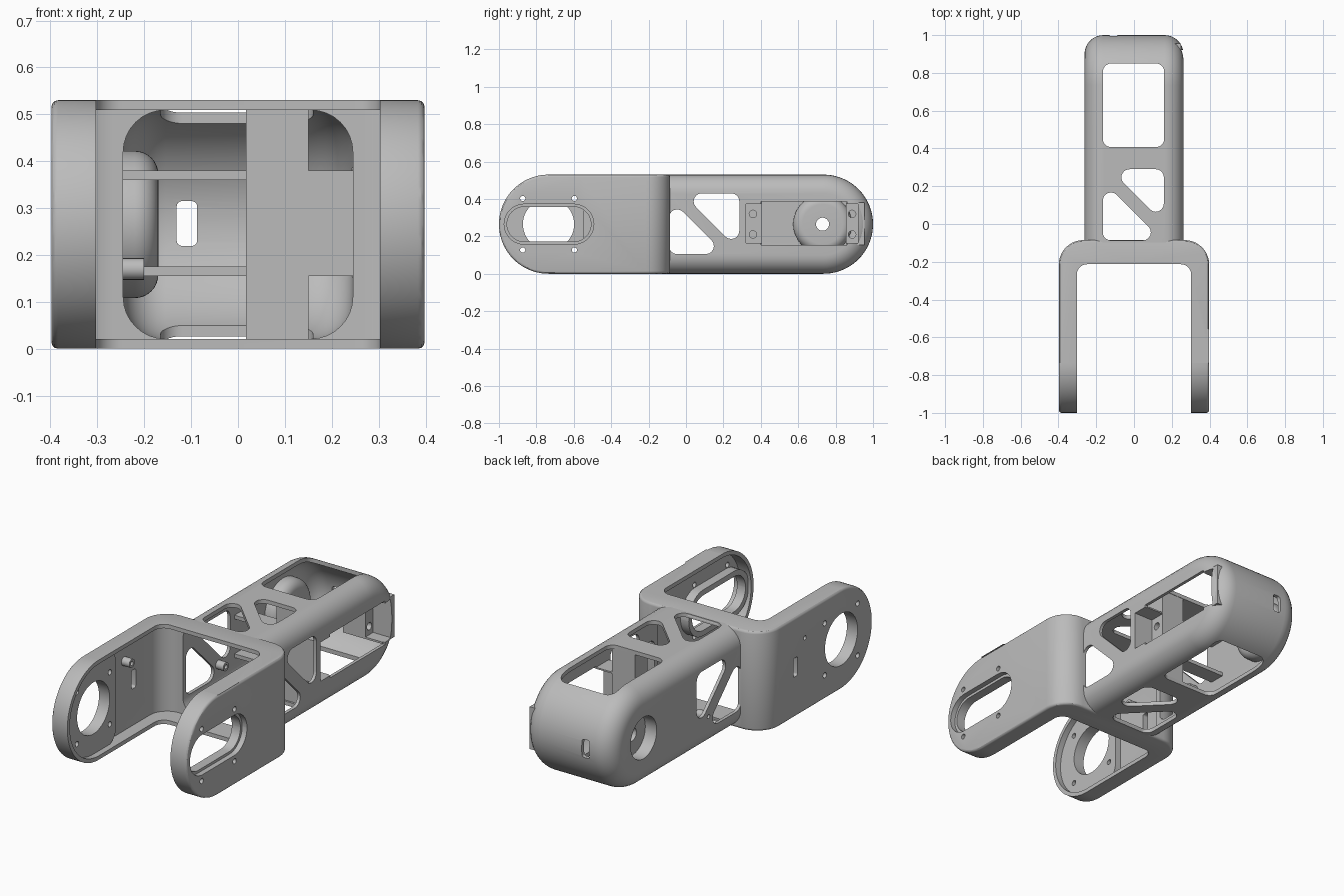
import bpy, bmesh, math
from mathutils import Vector

if "Cube" in bpy.data.objects:
    bpy.data.objects.remove(bpy.data.objects["Cube"], do_unlink=True)

grey = bpy.data.materials.new("plain_grey")
grey.use_nodes = True
colour = (0.5, 0.5, 0.5, 1)
grey.diffuse_color = colour
grey.node_tree.nodes["Principled BSDF"].inputs["Base Color"].default_value = colour

MID = 0.265    # mid height and end radius
PIVOT = 0.735  # distance of both pivots from the centre
TOP = 2 * MID


def rounded(points, radii, steps=10):
    """Fillet every corner of a convex polygon."""
    if not isinstance(radii, (list, tuple)):
        radii = [radii] * len(points)
    out, n = [], len(points)
    for i, r in enumerate(radii):
        p = Vector(points[i])
        if r <= 0:
            out.append(p)
            continue
        a = (Vector(points[i - 1]) - p).normalized()
        b = (Vector(points[(i + 1) % n]) - p).normalized()
        half = a.angle(b) / 2
        c = p + (a + b).normalized() * r / math.sin(half)
        u = p + a * r / math.tan(half) - c
        v = p + b * r / math.tan(half) - c
        sweep = u.angle(v)
        for k in range(steps + 1):
            t = k / steps
            out.append(c + (u * math.sin((1 - t) * sweep) + v * math.sin(t * sweep)) / math.sin(sweep))
    return out


def rect(a0, a1, b0, b1):
    return [(a0, b0), (a1, b0), (a1, b1), (a0, b1)]


def circle(a, b, r, n=48):
    return [(a + r * math.cos(k * math.tau / n), b + r * math.sin(k * math.tau / n)) for k in range(n)]


def modify(ob, kind, **settings):
    m = ob.modifiers.new(kind.lower(), kind)
    for key, value in settings.items():
        setattr(m, key, value)
    bpy.context.view_layer.objects.active = ob
    bpy.ops.object.modifier_apply(modifier=m.name)


def prism(name, points, axis, lo, hi, fillet=0, segments=8):
    """Extrude a flat outline along an axis, optionally rounding its rims."""
    place = {"x": lambda p, t: (t, p[0], p[1]),
             "y": lambda p, t: (p[0], t, p[1]),
             "z": lambda p, t: (p[0], p[1], t)}[axis]
    bm = bmesh.new()
    face = bm.faces.new([bm.verts.new(place(p, lo)) for p in points])
    ext = bmesh.ops.extrude_face_region(bm, geom=[face])
    shift = Vector(place((0, 0), hi - lo))
    bmesh.ops.translate(bm, vec=shift, verts=[v for v in ext["geom"] if isinstance(v, bmesh.types.BMVert)])
    bmesh.ops.remove_doubles(bm, verts=bm.verts, dist=0.00005)
    bmesh.ops.recalc_face_normals(bm, faces=bm.faces)
    mesh = bpy.data.meshes.new(name)
    bm.to_mesh(mesh)
    bm.free()
    mesh.materials.append(grey)
    ob = bpy.data.objects.new(name, mesh)
    bpy.context.collection.objects.link(ob)
    if fillet:
        modify(ob, "BEVEL", width=fillet, segments=segments, limit_method="ANGLE",
               angle_limit=math.radians(50), use_clamp_overlap=False)
    return ob


def combine(targets, tool, operation="DIFFERENCE"):
    for ob in targets:
        modify(ob, "BOOLEAN", object=tool, operation=operation, solver="EXACT")
    bpy.data.objects.remove(tool, do_unlink=True)


def cut(targets, points, axis, lo, hi):
    combine(targets, prism("cutter", points, axis, lo, hi))


def slab(name, x0, x1, y0, y1, z0, z1):
    return prism(name, rect(x0, x1, y0, y1), "z", z0, z1)


def side_outline(front, back, wall, round_front):
    """Long side outline with one fully round end."""
    r = MID - wall
    radii = [r, 0, 0, r] if round_front else [0, r, r, 0]
    return rounded(rect(front, back, wall, TOP - wall), radii, 20)


def plan_block(name, x, back, r, z0, z1):
    return prism(name, rounded(rect(-x, x, -1.3, back), [0, 0, r, r]), "z", z0, z1)


def cavity():
    return prism("cavity", side_outline(-0.6, 0.98, 0.021, False), "x", -0.245, 0.245, 0.09)


# Fork: rounded yoke with a lip around its recessed inside
fork = plan_block("fork", 0.398, -0.085, 0.13, 0, TOP)
combine([fork], prism("outline", side_outline(-1, 0.3, 0, True), "x", -0.6, 0.6), "INTERSECT")
modify(fork, "BEVEL", width=0.014, segments=3, limit_method="ANGLE",
       angle_limit=math.radians(50), use_clamp_overlap=False)
gap = rounded(rect(-0.303, 0.303, -1.3, -0.213), [0, 0, 0.055, 0.055])
cut([fork], gap, "z", -0.1, 0.7)
recess = plan_block("recess", 0.368, -0.113, 0.1, -0.1, 0.7)
combine([recess], prism("outline", side_outline(-0.979, 0.3, 0.021, True), "x", -0.6, 0.6), "INTERSECT")
combine([fork], recess)
combine([fork], cavity())

# Pads inside the fork arms
pad_shape = rounded(rect(-0.985, -0.545, 0.015, TOP - 0.015), [0.25, 0.08, 0.08, 0.25])
round_pad = prism("round_hole_pad", pad_shape, "x", -0.375, -0.335)
slot_pad = prism("slot_pad", rounded(rect(-0.985, -0.48, 0.143, 0.387), 0.1219), "x", 0.32, 0.375)

# Arm openings and screw holes
cut([fork, round_pad], circle(-PIVOT, MID, 0.137), "x", -0.5, -0.2)
cut([fork, slot_pad], rounded(rect(-0.957, -0.508, 0.172, 0.358), 0.0929), "x", 0.2, 0.5)
cut([fork, slot_pad], rounded(rect(-0.972, -0.493, 0.158, 0.372), 0.1069), "x", 0.37, 0.5)
for dy in (-0.138, 0.138):
    for dz in (-0.138, 0.138):
        cut([fork, round_pad], circle(-PIVOT + dy, MID + dz, 0.014, 16), "x", -0.6, 0.6)
cut([fork], rounded(rect(-0.368, -0.332, 0.215, 0.315), 0.01, 4), "x", -0.5, -0.2)

# Beam: hollow rounded shell
beam = prism("beam", side_outline(-0.5, 1, 0, False), "x", -0.262, 0.262, 0.1)
cut([beam], rect(-1, 1, -1, -0.1), "z", -0.2, 0.8)
combine([beam], cavity())

# Triangular lightening holes through sides, top and bottom
for axis, hi, tris in (
        ("x", 0.6, ([(-0.09, 0.105), (0.21, 0.105), (-0.09, 0.405)],
                    [(0.285, 0.43), (-0.02, 0.43), (0.285, 0.125)])),
        ("z", 0.8, ([(-0.165, -0.087), (0.15, -0.087), (-0.165, 0.228)],
                    [(0.158, 0.29), (-0.128, 0.29), (0.158, 0.004)]))):
    for tri in tris:
        cut([beam], rounded(tri, 0.043, 6), axis, -0.6, hi)

# Large window through top and bottom, and the cable slot in the end
cut([beam], rounded(rect(-0.165, 0.16, 0.407, 0.85), 0.045), "z", -0.2, 0.8)
cut([beam], rounded(rect(-0.131, -0.087, 0.219, 0.315), 0.012, 4), "y", 0.9, 1.1)

# Pivot boss on the right wall
boss = prism("pivot_boss", circle(PIVOT - 0.005, MID, 0.157, 64), "x", -0.3, -0.17, 0.05)
cut([boss], rect(-0.4, -0.248, 0, 1), "z", -0.2, 0.8)
cut([beam, boss], circle(PIVOT - 0.005, MID, 0.11), "x", -0.4, -0.195)
cut([boss], circle(PIVOT - 0.005, MID, 0.035, 24), "x", -0.4, 0)

# Motor mount blocks with flange pockets in the left wall
front_web = slab("front_web", 0.017, 0.15, 0.3, 0.405, 0.015, 0.515)
front_mount = slab("front_mount", 0.1, 0.25, 0.3, 0.405, 0.155, 0.38)
rear_mount = slab("rear_mount", 0.017, 0.25, 0.855, 0.955, 0.155, 0.38)
mounts = [front_web, front_mount, rear_mount]
cut([beam], rect(0.4, 0.86, 0.153, 0.385), "x", 0.15, 0.4)
cut([beam] + mounts, rect(0.32, 0.92, 0.165, 0.372), "x", 0.15, 0.4)
for y in (0.358, 0.888):
    for z in (0.21, 0.32):
        cut(mounts, circle(y, z, 0.02, 16), "x", -0.05, 0.4)

# Cross bars tying the mount to the right wall
bars = [slab("cross_bar", -0.25, 0.02, 0.32, 0.405, z, z + 0.02) for z in (0.155, 0.36)]

# Screw pegs on the inner right walls
pegs = []
for body, x, y, z in ((beam, -0.25, 0.185, 0.17), (fork, -0.372, -0.43, 0.39)):
    peg = prism("screw_peg", circle(y, z, 0.023, 24), "x", x, x + 0.05)
    cut([body, peg], circle(y, z, 0.011, 16), "x", -0.6, -0.1)
    pegs.append(peg)

for ob in [fork, round_pad, slot_pad, beam, boss] + mounts + bars + pegs:
    bpy.ops.object.select_all(action="DESELECT")
    ob.select_set(True)
    bpy.context.view_layer.objects.active = ob
    bpy.ops.object.shade_smooth_by_angle(angle=math.radians(30))
